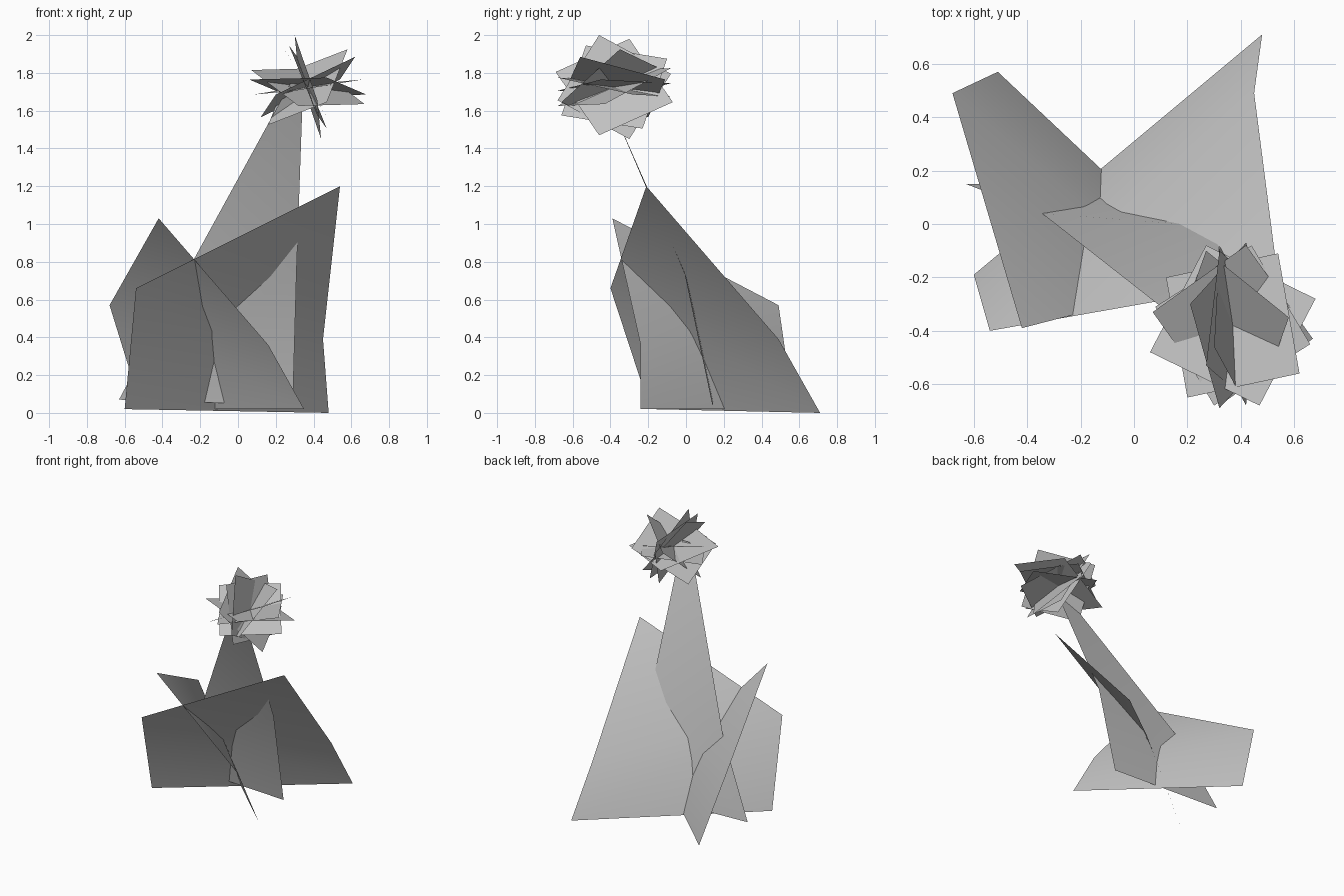
import bpy
from mathutils import Vector

cube = bpy.data.objects.get("Cube")
if cube:
    bpy.data.objects.remove(cube, do_unlink=True)

# One plain grey for the whole plant
SHADE = (0.54, 0.54, 0.54, 1)
grey = bpy.data.materials.new("plain_grey")
grey.use_nodes = True
grey.diffuse_color = SHADE
grey.node_tree.nodes["Principled BSDF"].inputs["Base Color"].default_value = SHADE


def make_object(name, verts, faces, smooth):
    mesh = bpy.data.meshes.new(name)
    mesh.from_pydata(verts, [], faces)
    mesh.materials.append(grey)
    mesh.polygons.foreach_set("use_smooth", [smooth] * len(faces))
    obj = bpy.data.objects.new(name, mesh)
    bpy.context.collection.objects.link(obj)
    return obj


def fan_leaf(name, outline):
    """Gently folded leaf, creased from its first corner to the others."""
    faces = [(0, i, i + 1) for i in range(1, len(outline) - 1)]
    return make_object(name, outline, faces, True)


def strip_leaf(name, rows):
    """Bent strip from (left, right) pairs, listed bottom to top."""
    verts = [point for row in rows for point in row]
    faces = [(2 * i, 2 * i + 1, 2 * i + 3, 2 * i + 2) for i in range(len(rows) - 1)]
    return make_object(name, verts, faces, True)


# Wide leaf leaning to the front
fan_leaf("wide_leaf", [
    (-0.54, -0.4, 0.66),
    (-0.6, -0.19, 0.02),
    (0.48, 0.71, 0.0),
    (0.45, 0.49, 0.39),
    (0.54, -0.21, 1.2),
])

# Second leaf crossing it
fan_leaf("crossing_leaf", [
    (-0.68, 0.49, 0.57),
    (-0.51, 0.57, 0.02),
    (0.35, -0.24, 0.02),
    (0.16, -0.24, 0.36),
    (-0.42, -0.39, 1.03),
])

# Tall tapering stem, bent near its foot
strip_leaf("stem", [
    ((-0.63, 0.15, 0.07), (0.29, 0.14, 0.04)),
    ((-0.345, 0.04, 0.61), (0.31, -0.01, 0.75)),
    ((0.28, -0.45, 1.75), (0.345, -0.45, 1.75)),
])

# Flower head: square petals crossing at one centre, each from its two half diagonals
centre = Vector((0.37, -0.38, 1.725))
petals = [
    ((-0.07, -0.08, 0.275), (-0.05, 0.3, 0.07)),
    ((-0.16, 0.08, 0.255), (0.05, 0.31, -0.08)),
    ((0.21, 0.03, 0.2), (-0.1, 0.28, 0.08)),
    ((-0.3, 0.05, 0.09), (0.05, 0.3, 0.1)),
    ((0.31, 0.1, -0.04), (-0.1, 0.3, -0.05)),
    ((0.29, -0.07, 0.04), (0.07, 0.3, 0.02)),
    ((0.25, -0.18, 0.16), (0.17, 0.27, 0.04)),
    ((0.05, -0.28, -0.15), (-0.1, -0.15, 0.22)),
]
verts, faces = [], []
for first, second in petals:
    a, b = Vector(first), Vector(second)
    start = len(verts)
    verts += [centre + a, centre + b, centre - a, centre - b]
    faces.append(range(start, start + 4))
make_object("flower_petals", verts, [tuple(face) for face in faces], False)
